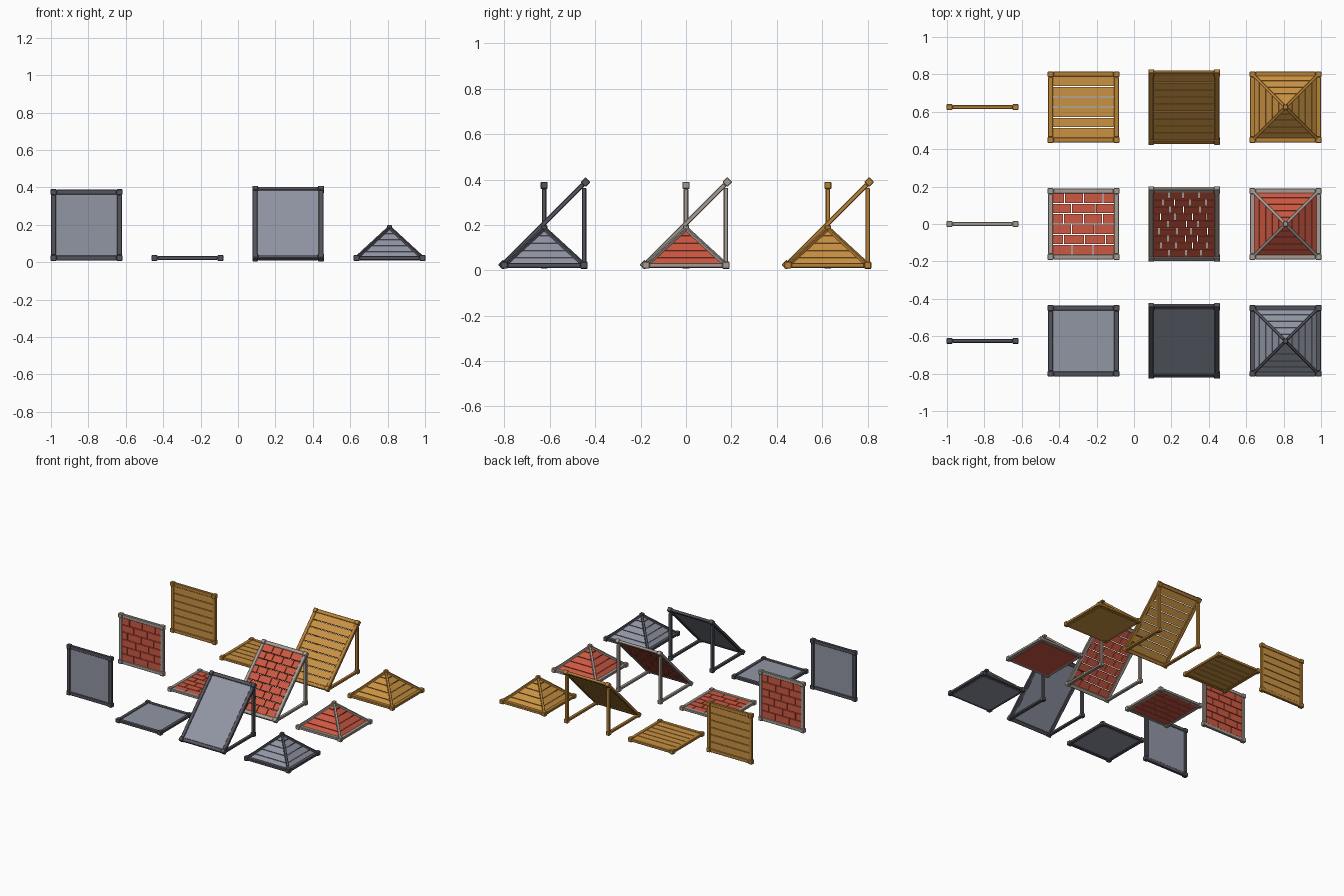
import bpy, bmesh, random
from math import radians, sqrt
from mathutils import Matrix, Vector

if "Cube" in bpy.data.objects:
    bpy.data.objects.remove(bpy.data.objects["Cube"])

random.seed(4)
H = 0.176        # half span between post centres
BASE = 0.0225    # height of the lowest frame centre line
IN = H - 0.011   # half span of the infill


def material(name, rgb):
    m = bpy.data.materials.new(name)
    m.diffuse_color = [(c / 255 / 12.92 if c < 11 else ((c / 255 + 0.055) / 1.055) ** 2.4)
                       for c in rgb] + [1]
    m.use_nodes = True
    m.node_tree.nodes["Principled BSDF"].inputs["Base Color"].default_value = m.diffuse_color
    return m


def box(bm, size, center, mat=None):
    m = Matrix.Translation(center) @ Matrix.Diagonal((*size, 1))
    bmesh.ops.create_cube(bm, size=1, matrix=(mat @ m) if mat else m)


def strut(bm, a, b, w):
    a, b = Vector(a), Vector(b)
    d = b - a
    rot = d.to_track_quat('Z', 'Y').to_matrix().to_4x4()
    box(bm, (w, w, d.length), (0, 0, 0), Matrix.Translation((a + b) / 2) @ rot)


def finish(bm, name, mat, place, bevel=0):
    bmesh.ops.recalc_face_normals(bm, faces=bm.faces)
    me = bpy.data.meshes.new(name)
    bm.to_mesh(me)
    bm.free()
    me.materials.append(mat)
    ob = bpy.data.objects.new(name, me)
    ob.matrix_world = place
    bpy.context.collection.objects.link(ob)
    if bevel:
        b = ob.modifiers.new("chamfer", 'BEVEL')
        b.width, b.segments = bevel, 1
    return ob


def panel_frame(bm, length, mat=None):
    """Rectangular frame in the local XY plane with block corners."""
    v = length / 2
    for s in (-1, 1):
        box(bm, (0.027, length - 0.03, 0.02), (s * H, 0, 0), mat)
        box(bm, (2 * H - 0.03, 0.027, 0.02), (0, s * v, 0), mat)
        for t in (-1, 1):
            box(bm, (0.031, 0.031, 0.031), (s * H, t * v, 0), mat)


def infill(bm, style, length):
    """Sheet, planks or bricks filling the frame opening."""
    v = length / 2 - 0.011
    if style == "metal":
        box(bm, (2 * IN, 2 * v, 0.01), (0, 0, 0))
        return
    big = length > 0.4
    rows = (9 if big else 6)
    step = 2 * v / rows
    for r in range(rows):
        y = -v + (r + 0.5) * step
        if style == "wood":
            box(bm, (2 * IN, step - 0.005, 0.012), (0, y, 0))
            continue
        # running bond with slightly uneven joints
        n = 4 if big else 3
        w = 2 * IN / n
        cuts = [-IN + (k + (0.5 if r % 2 else 0)) * w + random.uniform(-0.012, 0.012)
                for k in range(n)]
        cuts = [-IN] + [c for c in cuts if -IN + 0.02 < c < IN - 0.02] + [IN]
        for a, b in zip(cuts, cuts[1:]):
            box(bm, (b - a - 0.005, step - 0.005, 0.014), ((a + b) / 2, y, 0))


def panel(name, style, mats, length, place):
    bm = bmesh.new()
    panel_frame(bm, length)
    finish(bm, name + "_frame", mats[0], place, 0.003)
    bm = bmesh.new()
    infill(bm, style, length)
    finish(bm, name + "_infill", mats[1], place)


def ramp_supports(name, mats, place):
    bm = bmesh.new()
    for s in (-1, 1):
        x = s * H
        box(bm, (0.024, 0.02, 0.34), (x, H, BASE + 0.17))
        box(bm, (0.024, 2 * H, 0.018), (x, 0, BASE - 0.002))
        box(bm, (0.03, 0.03, 0.03), (x, H, BASE - 0.002))
    finish(bm, name + "_supports", mats[0], place, 0.003)


def pyramid(name, mats, place):
    apex = 0.184
    # base frame, hip struts and top block
    bm = bmesh.new()
    panel_frame(bm, 2 * H, Matrix.Translation((0, 0, BASE)))
    for sx in (-1, 1):
        for sy in (-1, 1):
            strut(bm, (sx * H, sy * H, BASE), (0, 0, apex), 0.018)
    box(bm, (0.028, 0.028, 0.028), (0, 0, apex))
    finish(bm, name + "_frame", mats[0], place, 0.003)
    # five bands on each slope and a closed underside
    bm = bmesh.new()
    box(bm, (2 * IN, 2 * IN, 0.008), (0, 0, 0.014))
    bands, gap = 5, 0.014
    rise = apex - BASE
    normal = Vector((0, -rise, H)).normalized() * 0.008
    for side in range(4):
        rot = Matrix.Rotation(radians(90 * side), 4, 'Z')
        for k in range(bands):
            t0, t1 = k / bands + gap / 2, min((k + 1) / bands - gap / 2, 0.97)
            ring = []
            for t, order in ((t0, (-1, 1)), (t1, (1, -1))):
                h = H * (1 - t)
                ring += [Vector((s * h, -h, BASE + rise * t)) for s in order]
            top = [bm.verts.new(rot @ p) for p in ring]
            low = [bm.verts.new(rot @ (p - normal)) for p in ring]
            bm.faces.new(top)
            bm.faces.new(low[::-1])
            for i in range(4):
                j = (i + 1) % 4
                bm.faces.new((top[i], low[i], low[j], top[j]))
    finish(bm, name + "_bands", mats[1], place)


styles = {
    "metal": (-0.625, material("dark_metal", (84, 84, 94)),
              material("grey_metal", (145, 150, 164))),
    "brick": (0.0, material("stone_trim", (166, 156, 147)),
              material("red_brick", (205, 88, 66))),
    "wood": (0.625, material("wood_trim", (186, 132, 56)),
             material("wood_plank", (202, 146, 66))),
}

for style, (y, *mats) in styles.items():
    def at(x, z=0):
        return Matrix.Translation((x, y, z))
    panel(style + "_wall", style, mats, 2 * H, at(-0.81, BASE + H) @ Matrix.Rotation(radians(90), 4, 'X'))
    panel(style + "_floor", style, mats, 2 * H, at(-0.27, BASE))
    rise = 0.184
    panel(style + "_ramp", style, mats, 2 * sqrt(2) * 0.182,
          at(0.268, BASE + rise) @ Matrix.Rotation(radians(45), 4, 'X'))
    ramp_supports(style + "_ramp", mats, at(0.268))
    pyramid(style + "_pyramid", mats, at(0.81))
